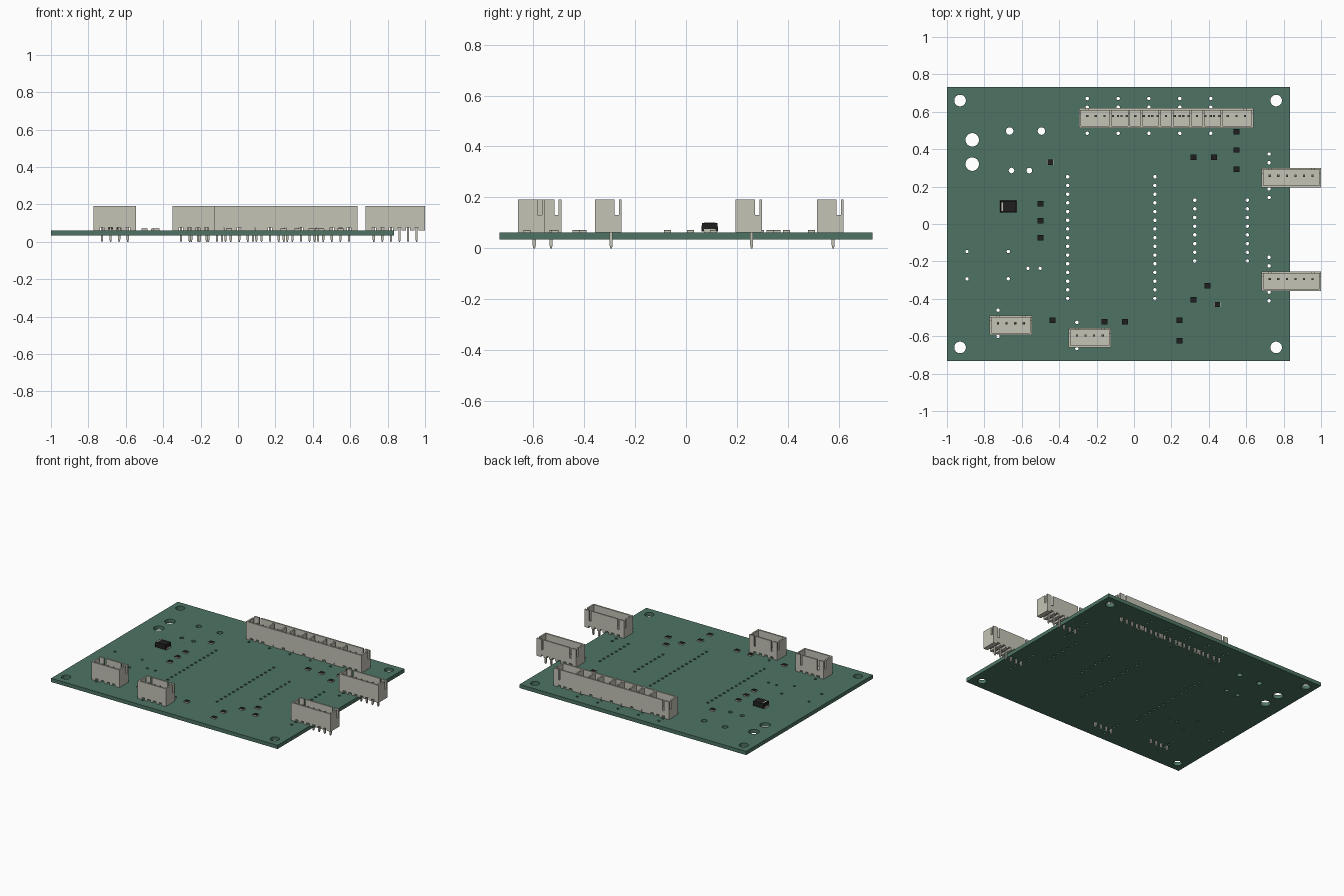
import bpy
import bmesh
from mathutils import Matrix, Vector

cube = bpy.data.objects.get("Cube")
if cube:
    bpy.data.objects.remove(cube, do_unlink=True)


def material(name, rgb):
    m = bpy.data.materials.new(name)
    m.use_nodes = True
    m.diffuse_color = (*rgb, 1)
    m.node_tree.nodes["Principled BSDF"].inputs["Base Color"].default_value = (*rgb, 1)
    return m


GREEN = material("board green", (0.075, 0.175, 0.125))
BEIGE = material("connector beige", (0.56, 0.55, 0.47))
BLACK = material("component black", (0.013, 0.013, 0.014))

BOTTOM, TOP = 0.035, 0.062   # board faces
PITCH = 0.0458               # connector pin spacing
PAD = 0.0465                 # hole spacing


def box(bm, x0, x1, y0, y1, z0, z1, mat=0, taper=1.0):
    """Add a box; taper scales its top face about the centre."""
    lo, hi = Vector((x0, y0, z0)), Vector((x1, y1, z1))
    mid, size = (lo + hi) / 2, hi - lo
    geo = bmesh.ops.create_cube(bm, size=1, matrix=Matrix.Translation(mid) @ Matrix.Diagonal((*size, 1)))
    for v in geo["verts"]:
        if v.co.z > mid.z:
            v.co.x = mid.x + (v.co.x - mid.x) * taper
            v.co.y = mid.y + (v.co.y - mid.y) * taper
        for f in v.link_faces:
            f.material_index = mat


def make(name, bm, *mats):
    mesh = bpy.data.meshes.new(name)
    bm.to_mesh(mesh)
    bm.free()
    for m in mats:
        mesh.materials.append(m)
    ob = bpy.data.objects.new(name, mesh)
    bpy.context.collection.objects.link(ob)
    return ob


# Holes: mounting, terminal and component leads
holes = [(x, y, 0.031) for x in (-0.93, 0.76) for y in (-0.66, 0.66)]
holes += [(-0.865, y, 0.036) for y in (0.45, 0.32)]
holes += [(x, 0.497, 0.02) for x in (-0.665, -0.495)]
holes += [(x, 0.286, 0.015) for x in (-0.655, -0.56)]
holes += [(x, y, 0.009) for x in (-0.893, -0.672) for y in (-0.147, -0.293)]
holes += [(x, -0.237, 0.009) for x in (-0.567, -0.502)]


def hole_column(x, y, count):
    start = y - PAD * (count - 1) / 2
    return [(x, start + i * PAD, 0.0095) for i in range(count)]


for x in (-0.355, 0.112):
    holes += hole_column(x, -0.073, 15)
for x in (0.325, 0.606):
    holes += hole_column(x, -0.035, 8)

# Connectors: first pin position and pin count
connectors = [(-0.25 + i * 0.165, 0.578, 5) for i in range(5)]
connectors += [(0.726, 0.258, 6), (0.726, -0.294, 6), (-0.727, -0.53, 4), (-0.305, -0.596, 4)]
for x, y, n in connectors:
    holes += hole_column(x - (0.004 if n == 6 else 0), y, n)

# Circuit board with drilled holes
bm = bmesh.new()
box(bm, -1, 0.834, -0.733, 0.733, BOTTOM, TOP)
board = make("circuit_board", bm, GREEN)
bm = bmesh.new()
for x, y, r in holes:
    bmesh.ops.create_cone(bm, cap_ends=True, segments=32 if r > 0.012 else 16, radius1=r, radius2=r,
                          depth=0.1, matrix=Matrix.Translation((x, y, 0.05)))
drill = make("hole_cutter", bm, GREEN)
drill.hide_render = True
drill.hide_set(True)
cut = board.modifiers.new("holes", "BOOLEAN")
cut.operation = "DIFFERENCE"
cut.solver = "EXACT"
cut.object = drill


def connector(index, x, y, n):
    """Open-topped shrouded header with a row of pins."""
    bm = bmesh.new()
    x0, x1 = x - 0.045, x + (n - 1) * PITCH + 0.045
    y0, y1 = y - 0.064, y + 0.041
    arch, floor, top, t = TOP + 0.015, TOP + 0.03, 0.191, 0.011
    box(bm, x0, x1, y0, y1, arch, floor)
    # Feet between the pins
    for i in range(n + 1):
        a = x0 if i == 0 else x + (i - 1) * PITCH + 0.011
        b = x1 if i == n else x + i * PITCH - 0.011
        box(bm, a, b, y0, y1, TOP, arch)
    # Front wall
    box(bm, x0, x1, y0, y0 + t, floor, top)
    # End walls, each slotted beside the back wall
    for a in (x0, x1 - t):
        box(bm, a, a + t, y0 + t, y + 0.013, floor, top)
        box(bm, a, a + t, y + 0.013, y1 - t, floor, 0.13)
    # Back wall with two slots near its ends
    last = x + (n - 1) * PITCH
    s = 0.007
    for a, b in ((x0, x - s), (x + s, last - s), (last + s, x1)):
        box(bm, a, b, y1 - t, y1, floor, top)
    for c in (x, last):
        box(bm, c - s, c + s, y1 - t, y1, floor, 0.115)
    make(f"connector_{index}", bm, BEIGE)

    # Pins with pointed ends
    bm = bmesh.new()
    w = 0.006
    for i in range(n):
        px = x + i * PITCH
        box(bm, px - w, px + w, y - w, y + w, 0.012, 0.155)
        box(bm, px - w, px + w, y - w, y + w, 0.155, 0.165, taper=0.5)
        box(bm, px - w / 2, px + w / 2, y - w / 2, y + w / 2, 0, 0.012, taper=2)
    make(f"connector_pins_{index}", bm, BEIGE)


for i, spec in enumerate(connectors, 1):
    connector(i, *spec)

# Small chip resistors: pale body with a dark top plate
chips = [(0.548, 0.493), (0.548, 0.395), (0.548, 0.293), (0.318, 0.357), (0.428, 0.357),
         (-0.447, 0.33), (-0.5, 0.108), (-0.5, 0.018), (-0.5, -0.073), (-0.436, -0.514),
         (-0.158, -0.522), (-0.048, -0.522), (0.243, -0.514), (0.243, -0.624),
         (0.318, -0.405), (0.393, -0.33), (0.446, -0.431)]
bm = bmesh.new()
for x, y in chips:
    box(bm, x - 0.017, x + 0.017, y - 0.014, y + 0.014, TOP, TOP + 0.008)
    box(bm, x - 0.015, x + 0.015, y - 0.014, y + 0.014, TOP + 0.008, TOP + 0.01, mat=1)
make("chip_resistors", bm, BEIGE, BLACK)

# Diode: dark body, pale end leads and polarity stripe
bm = bmesh.new()
x, y = -0.672, 0.093
box(bm, x - 0.044, x + 0.044, y - 0.032, y + 0.032, TOP + 0.004, TOP + 0.02, mat=1)
box(bm, x - 0.044, x + 0.044, y - 0.032, y + 0.032, TOP + 0.02, 0.1, mat=1, taper=0.94)
for side in (-1, 1):
    cx = x + side * 0.036
    box(bm, cx - 0.011, cx + 0.011, y - 0.023, y + 0.023, TOP, TOP + 0.013)
box(bm, x - 0.036, x - 0.028, y - 0.023, y + 0.023, 0.0995, 0.101)
make("diode", bm, BEIGE, BLACK)
